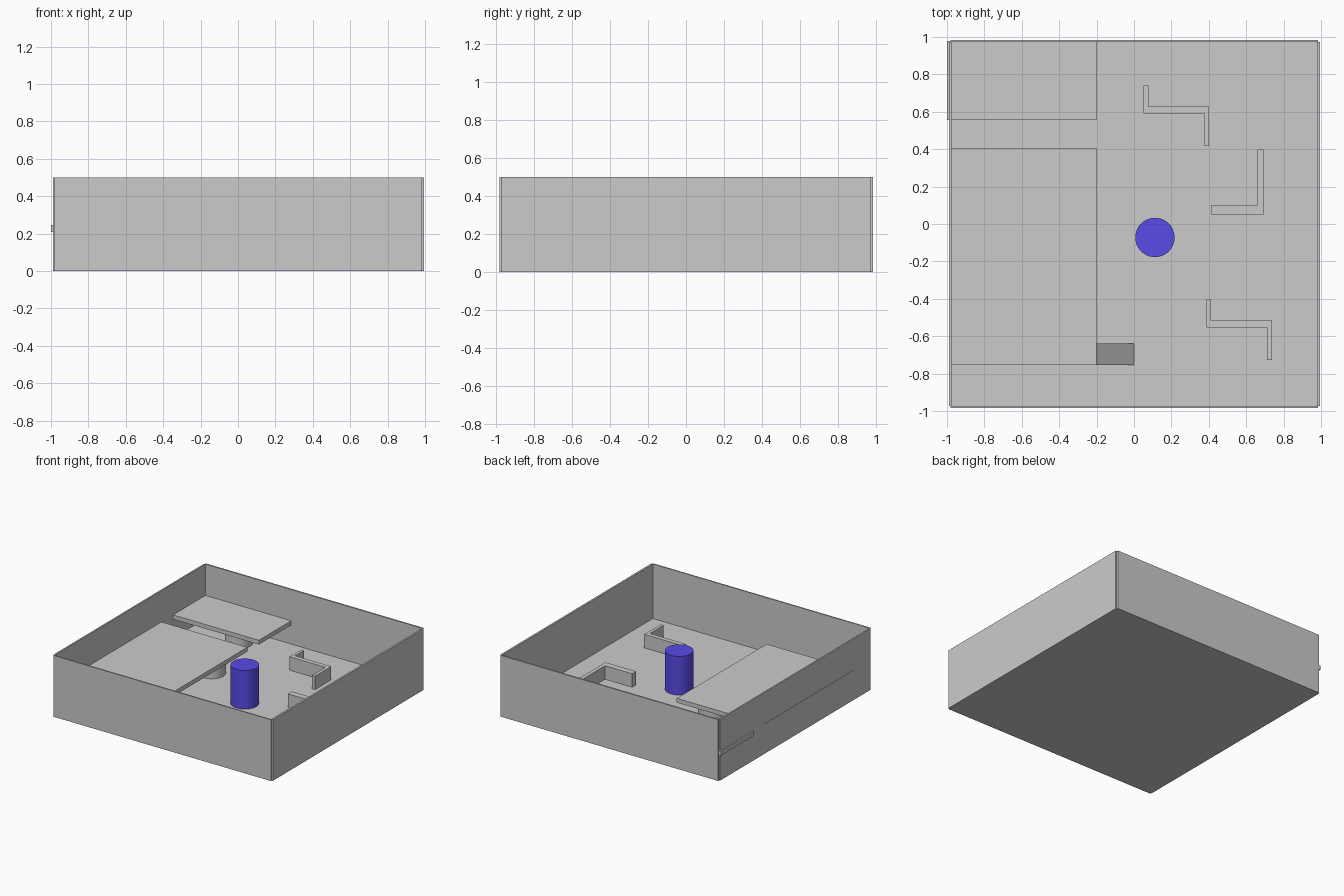
import bpy, bmesh, math
from mathutils import Vector

if "Cube" in bpy.data.objects:
    bpy.data.objects.remove(bpy.data.objects["Cube"])

FLOOR = 0.055
SHELF_LOW, SHELF_TOP = 0.21, 0.245


def prism(name, outline, push):
    """Extrude a flat outline of 3D points along a vector."""
    bm = bmesh.new()
    face = bm.faces.new([bm.verts.new(p) for p in outline])
    ext = bmesh.ops.extrude_face_region(bm, geom=[face])
    verts = [g for g in ext["geom"] if isinstance(g, bmesh.types.BMVert)]
    bmesh.ops.translate(bm, verts=verts, vec=Vector(push))
    bmesh.ops.recalc_face_normals(bm, faces=bm.faces)
    mesh = bpy.data.meshes.new(name)
    bm.to_mesh(mesh)
    bm.free()
    obj = bpy.data.objects.new(name, mesh)
    bpy.context.collection.objects.link(obj)
    return obj


def box(name, x0, x1, y0, y1, z0, z1):
    outline = [(x0, y0, z0), (x1, y0, z0), (x1, y1, z0), (x0, y1, z0)]
    return prism(name, outline, (0, 0, z1 - z0))


def cylinder(name, x, y, r, z0, z1):
    bpy.ops.mesh.primitive_cylinder_add(vertices=64, radius=r, depth=z1 - z0,
                                        location=(x, y, (z0 + z1) / 2))
    obj = bpy.context.object
    obj.name = name
    bpy.ops.object.shade_smooth_by_angle(angle=math.radians(30))
    return obj


def partition(name, plan):
    return prism(name, [(x, y, FLOOR) for x, y in plan], (0, 0, 0.11))


# Tray: floor and four thin walls
box("floor", -0.98, 0.985, -0.975, 0.975, 0, FLOOR)
box("left_wall", -0.988, -0.975, -0.972, 0.972, 0, 0.5)
box("right_wall", 0.98, 0.995, -0.972, 0.972, 0, 0.5)
box("front_wall", -0.98, 0.985, -0.983, -0.972, 0, 0.5)
box("back_wall", -0.98, 0.985, 0.972, 0.985, 0, 0.5)

# Raised platforms, their ends passing through the left wall
box("large_platform", -0.99, -0.20, -0.755, 0.405, SHELF_LOW, SHELF_TOP)
box("small_platform", -1.0, -0.20, 0.555, 0.978, SHELF_LOW, SHELF_TOP)

# Round supports under the platforms
for i, (x, y) in enumerate([(-0.39, 0.22), (-0.39, -0.55), (-0.53, 0.77)]):
    cylinder(f"support_{i + 1}", x, y, 0.103, FLOOR, SHELF_LOW)

# Sloping ramp from the large platform to the floor
ramp = [(-0.20, SHELF_TOP), (0.0, FLOOR), (-0.03, FLOOR), (-0.20, SHELF_LOW)]
prism("ramp", [(x, -0.755, z) for x, z in ramp], (0, 0.115, 0))


# Low partitions: two stepped, one L-shaped
def step_plan(dx, dy, low):
    plan = [(0, 0), (0, 0.15), (0.025, 0.15), (0.025, 0.038), (0.35, 0.038),
            (0.35, low), (0.324, low), (0.324, 0)]
    return [(x + dx, y + dy) for x, y in plan]


partition("back_partition", step_plan(0.052, 0.59, -0.172))
partition("front_partition", step_plan(0.388, -0.553, -0.174))
partition("middle_partition", [(0.415, 0.05), (0.692, 0.05), (0.692, 0.398),
                               (0.66, 0.398), (0.66, 0.102), (0.415, 0.102)])

# Blue post
post = cylinder("post", 0.112, -0.072, 0.105, FLOOR, 0.37)
blue = bpy.data.materials.new("blue")
blue.diffuse_color = (0.1, 0.07, 0.8, 1)
blue.use_nodes = True
blue.node_tree.nodes["Principled BSDF"].inputs["Base Color"].default_value = blue.diffuse_color
post.data.materials.append(blue)
